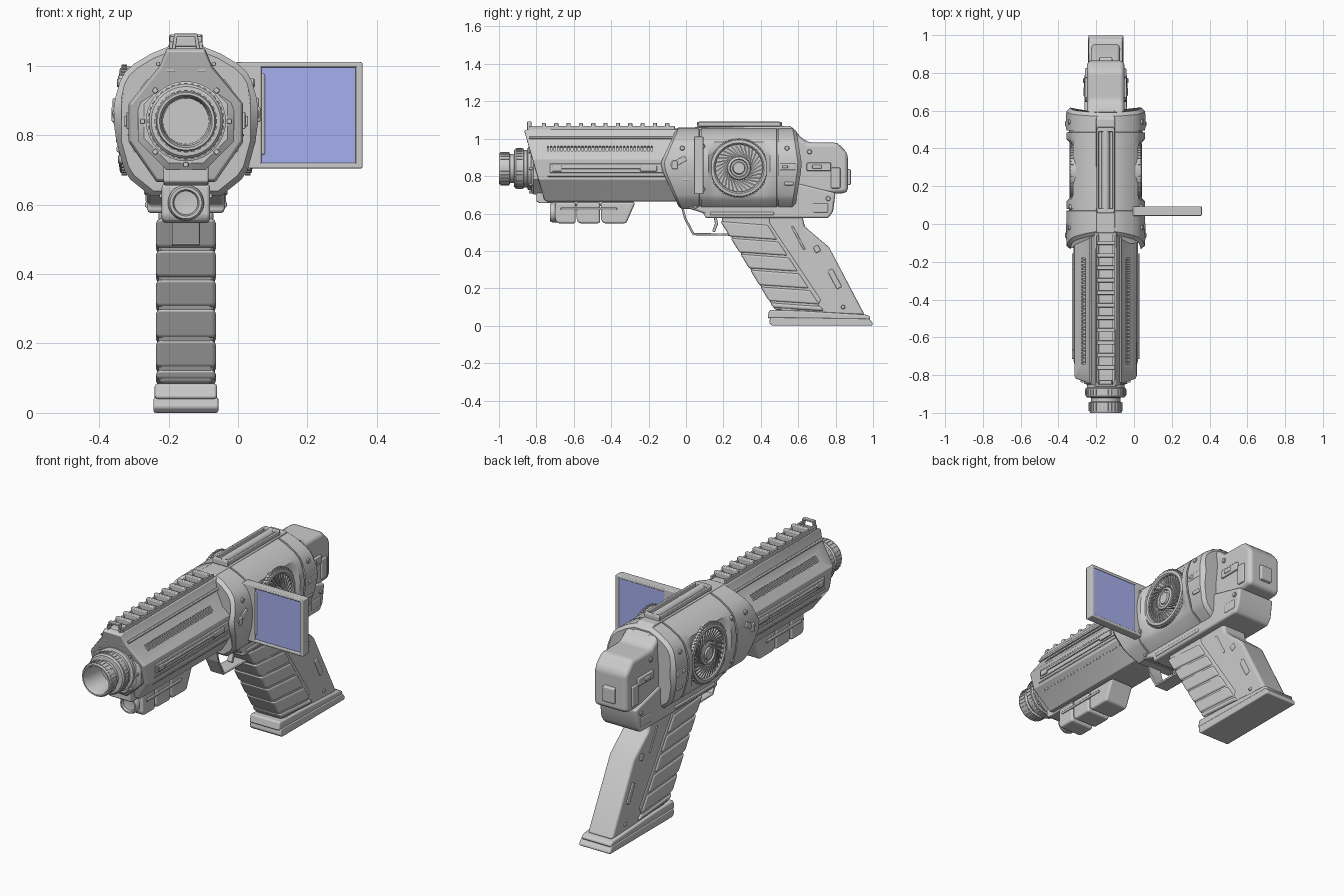
import bpy, bmesh
from math import pi, sin, cos, atan2, radians
from mathutils import Matrix, Vector

X0 = -0.15  # centre plane of the gun (the screen hangs off to +x)

def finish(bm, name, bevel=0.0, seg=2):
    bmesh.ops.recalc_face_normals(bm, faces=bm.faces)
    me = bpy.data.meshes.new(name)
    bm.to_mesh(me)
    bm.free()
    ob = bpy.data.objects.new(name, me)
    bpy.context.collection.objects.link(ob)
    if bevel:
        m = ob.modifiers.new("bevel", 'BEVEL')
        m.width, m.segments, m.limit_method, m.harden_normals = bevel, seg, 'ANGLE', True
    return ob

def loft(name, rings, bevel=0.0):
    """Bridge closed rings of points and cap both ends."""
    bm = bmesh.new()
    vs = [[bm.verts.new(p) for p in r] for r in rings]
    n = len(rings[0])
    for a, b in zip(vs, vs[1:]):
        for i in range(n):
            j = (i + 1) % n
            bm.faces.new((a[i], a[j], b[j], b[i]))
    bm.faces.new(vs[0])
    bm.faces.new(vs[-1])
    return finish(bm, name, bevel)

def prism(name, yz, half, bevel=0.0):
    """Side profile (y, z) extruded symmetrically across the gun."""
    return loft(name, [[(X0 + s * half, y, z) for y, z in yz] for s in (-1, 1)], bevel)

def boxes(name, items, bevel=0.0, mirror=False):
    """Boxes: ((h, y, z), (sx, sy, sz), rot_x, rot_y), h measured from the centre plane."""
    bm = bmesh.new()
    for c, size, rx, ry in items:
        for s in ((1, -1) if mirror else (1,)):
            m = (Matrix.Translation((X0 + s * c[0], c[1], c[2])) @ Matrix.Rotation(s * ry, 4, 'Y')
                 @ Matrix.Rotation(rx, 4, 'X') @ Matrix.Diagonal((*size, 1)))
            bmesh.ops.create_cube(bm, size=1, matrix=m)
    return finish(bm, name, bevel)

def lathe(name, prof, c, axis='Y', n=48, sides=(1,), bevel=0.0):
    """Revolve (radius, t) about an axis through c=(y, z); sides mirrors X-axis parts."""
    bm = bmesh.new()
    for s in sides:
        rings = []
        for r, t in prof:
            k = n if r > 0 else 1
            ring = []
            for i in range(k):
                a = 2 * pi * (i + .5) / n
                p = (X0 + s * t, c[0] + r * cos(a), c[1] + r * sin(a)) if axis == 'X' else \
                    (X0 + r * cos(a), t, c[1] + r * sin(a))
                ring.append(bm.verts.new(p))
            rings.append(ring)
        for a, b in zip(rings, rings[1:]):
            for i in range(n):
                j = (i + 1) % n
                q = [a[i % len(a)], a[j % len(a)], b[j % len(b)], b[i % len(b)]]
                bm.faces.new(list(dict.fromkeys(q)))
    return finish(bm, name, bevel)

def bars(name, pts, width, t):
    """Flat strip following a (y, z) path."""
    items = []
    for (y0, z0), (y1, z1) in zip(pts, pts[1:]):
        d = Vector((y1 - y0, z1 - z0))
        items.append(((0, (y0 + y1) / 2, (z0 + z1) / 2), (width, d.length + t, t), atan2(d.y, d.x), 0))
    return boxes(name, items, .004)

def ring_pts(half):
    return half + [(-h, z) for h, z in reversed(half)]

# Main body: cross-section lofted along y, with seams and a waist for the fans
sec = ring_pts([(.05, 1.055), (.10, 1.035), (.15, 1.005), (.175, .982), (.19, .955), (.203, .91), (.208, .875),
                (.207, .83), (.20, .78), (.178, .70), (.16, .672), (.10, .624)])
def groove(y):
    return [(y - .005, 0, .21, 1), (y - .004, 0, .2, .975), (y + .004, 0, .2, .975), (y + .005, 0, .21, 1)]
stations = [(-.14, .42, .2, .93), (-.122, .42, .21, 1), (.03, 0, .21, 1)] + groove(.075) + [
    (.12, 0, .21, 1), (.155, 0, .172, 1), (.41, 0, .172, 1), (.45, 0, .21, 1)] + groove(.49) + [
    (.6, -.15, .21, 1), (.62, -.15, .2, .93)]
loft("main_body", [[(X0 + max(-w, min(w, h)) * k, y + sl * abs(z - .86), .84 + (z - .84) * k)
                    for h, z in sec] for y, sl, w, k in stations])

# Barrel shroud with slanted front and a recessed channel on each shoulder
ssec = ring_pts([(.055, 1.05), (.075, 1.0), (.165, .89), (.165, .78), (.085, .665)])
shroud = loft("barrel_shroud", [[(X0 + h * k, y + sl * (1.05 - z), .84 + (z - .84) * k) for h, z in ssec]
                                for y, sl, k in ((-.865, .28, .96), (-.85, .28, 1), (0, 0, 1))], .004)
slope = atan2(.11, .09)
cut = boxes("channel_cutter", [((.118, -.46, .947), (.034, .56, .024), 0, slope)], mirror=True)
cut.hide_render = True
cut.hide_set(True)
mod = shroud.modifiers.new("channels", 'BOOLEAN')
mod.object, mod.operation = cut, 'DIFFERENCE'
boxes("channel_ribs", [((.114, -.73 + i * .0186, .943), (.034, .009, .018), 0, slope) for i in range(30)], mirror=True)
boxes("shroud_dashes", [((.148, -.72 + i * .026, .755), (.008, .013, .006), 0, atan2(.115, -.08))
                        for i in range(25)], mirror=True)
boxes("shroud_side_rails", [((.165, -.4, .842), (.012, .66, .05), 0, 0), ((.17, -.43, .845), (.018, .5, .014), 0, 0),
                            ((.168, -.69, .84), (.022, .05, .03), 0, 0), ((.168, -.2, .84), (.022, .09, .03), 0, 0),
                            ((.163, -.4, .80), (.01, .68, .008), 0, 0), ((.08, -.45, 1.005), (.012, .78, .012), 0, 0)],
      .004, True)
# Octagonal muzzle plate, lower bracket and barrel
lathe("muzzle_plate", [(0, -.83), (.13, -.83), (.15, -.815), (.15, -.7), (0, -.7)], (0, .84), n=8)
boxes("plate_bolts", [((.125 * cos(a), -.83, .84 + .125 * sin(a)), (.014, .02, .014), 0, a)
                      for a in [i * pi / 4 for i in range(8)]], .003)
prism("front_lower_bracket", [(-.8, .73), (-.8, .665), (-.78, .655), (-.6, .655), (-.6, .73)], .065, .006)
lathe("barrel_muzzle", [(0, -.86), (.066, -.86), (.07, -.985), (.076, -1), (.083, -1), (.087, -.99), (.087, -.945),
                        (.078, -.94), (.078, -.92), (.1, -.918), (.107, -.91), (.107, -.87), (.1, -.865),
                        (.1, -.85), (.115, -.845), (.115, -.75), (0, -.75)], (0, .84))
boxes("muzzle_ribs", [((.086 * cos(a), -.968, .84 + .086 * sin(a)), (.008, .045, .012), 0, -a)
                      for a in [i * pi / 14 for i in range(28)]])
boxes("collar_ribs", [((.106 * cos(a), -.89, .84 + .106 * sin(a)), (.008, .03, .01), 0, -a)
                      for a in [i * pi / 18 for i in range(36)]])

# Ladder-like top rail and hoop front sight
prism("top_rail_base", [(-.85, 1.02), (-.83, 1.055), (-.02, 1.055), (-.02, 1.0), (-.85, 1.0)], .04, .004)
boxes("top_rail_edges", [((.042, -.45, 1.058), (.012, .78, .022), 0, 0)], .003, True)
boxes("top_rail_rungs", [((0, -.76 + i * .066, 1.07), (.094, .022, .03), 0, 0) for i in range(11)], .005)
boxes("front_sight", [((.034, -.838, 1.055), (.01, .022, .075), 0, -.15), ((-.034, -.838, 1.055), (.01, .022, .075), 0, .15),
                      ((0, -.838, 1.087), (.062, .022, .01), 0, 0)], .003)
boxes("sight_feet", [((.045, -.81, 1.01), (.03, .08, .06), 0, 0)], .006, True)

# Tube and side rails on top of the body
prism("top_spine", [(-.05, 1.0), (-.05, 1.06), (.56, 1.068), (.65, .97), (.65, .9)], .05, .01)
boxes("top_sight_rails", [((.042, .285, 1.078), (.012, .44, .024), 0, 0)], .004, True)
boxes("top_sight_ends", [((0, y, 1.075), (.09, .025, .03), 0, 0) for y in (.07, .5)], .005)
lathe("top_tube", [(0, .07), (.022, .07), (.022, .5), (0, .5)], (0, 1.07), n=20)

# Side fans: ringed disk, swirled blades, knurled rim
FC = (.283, .843)
lathe("fan_housing", [(0, .11), (.152, .11), (.156, .178), (.15, .19), (.135, .192), (.128, .186), (.126, .174),
                      (.064, .174), (.06, .186), (.048, .19), (.044, .182), (.034, .182), (.03, .19), (0, .19)],
      FC, 'X', 64, (1, -1))
boxes("fan_blades", [((.179, FC[0] + .095 * cos(a), FC[1] + .095 * sin(a)), (.012, .078, .007), a + .6, 0)
                     for a in [i * pi / 16 for i in range(32)]], mirror=True)
boxes("fan_knurls", [((.178, FC[0] + .155 * cos(a), FC[1] + .155 * sin(a)), (.016, .01, .009), a, 0)
                     for a in [i * pi / 28 for i in range(56)]], mirror=True)

# Rear housing and lower frame
prism("rear_housing", [(.5, 1.03), (.57, 1.045), (.65, .98), (.81, .98), (.866, .92), (.866, .71), (.5, .69)], .1, .025)
prism("rear_cap", [(.86, .84), (.882, .835), (.882, .755), (.86, .75)], .035, .006)
prism("lower_frame", [(-.03, .66), (.02, .625), (.1, .6), (.1, .575), (.76, .575), (.786, .61), (.8, .71), (.6, .76),
                      (0, .72)], .112, .018)
boxes("rear_side_pads", [((.1, .71, .85), (.022, .13, .045), 0, 0), ((.104, .70, .85), (.026, .05, .02), 0, 0),
                         ((.1, .8, .79), (.02, .05, .11), 0, 0), ((.11, .72, .63), (.012, .08, .05), 0, 0)], .008, True)
boxes("body_side_details", [((.203, .545, .85), (.014, .09, .036), 0, 0), ((.207, .53, .85), (.016, .03, .016), 0, 0),
                            ((.2, -.04, .875), (.022, .09, .03), .5, 0), ((.2, -.06, .86), (.03, .03, .045), 0, 0),
                            ((.195, .0, .79), (.012, .05, .03), 0, 0), ((.19, .55, .76), (.02, .05, .02), 0, 0),
                            ((.112, .3, .6), (.012, .34, .018), 0, 0)], .006, True)
for i, (y, z, h) in enumerate([(.09, .96, .192), (.54, .95, .195), (.09, .73, .192), (.66, .93, .104), (.76, .68, .116),
                               (.05, .64, .116), (-.02, .95, .195)]):
    lathe(f"screw_{i}", [(0, h - .03), (.013, h - .03), (.013, h), (.01, h + .004), (0, h + .004)], (y, z), 'X', 14, (1, -1))

# Under-barrel lamp in three segments
for i, (a, b) in enumerate([(-.7, -.59), (-.585, -.46), (-.455, -.27)]):
    r = .05 if i == 2 else 0
    prism(f"lamp_segment_{i}", [(a, .66), (a, .565), (a + .015, .547), (b - r, .547), (b, .66)], .07, .014)
prism("lamp_mount", [(-.69, .64), (-.69, .69), (-.27, .69), (-.29, .64)], .056, .005)
lathe("lamp_lens", [(0, -.71), (.034, -.715), (.038, -.728), (.046, -.728), (.052, -.715), (.052, -.66), (0, -.66)],
      (0, .605), n=32)
boxes("lamp_clips", [((.07, -.52, .625), (.012, .3, .014), 0, 0)], .004, True)

# Trigger and guard
bars("trigger_guard", [(-.025, .655), (-.005, .575), (.04, .49), (.235, .487)], .08, .012)
bars("trigger", [(.155, .59), (.163, .545), (.15, .51)], .03, .016)

# Grip: back shell, ribbed front and stepped base
prism("grip_back", [(.24, .6), (.62, .6), (.635, .53), (.67, .5), (.765, .42), (.957, .055), (.5, .055), (.49, .1),
                    (.215, .56)], .075, .016)
prism("grip_front_edge", [(.19, .585), (.45, .585), (.45, .55), (.725, .14), (.7, .085), (.475, .085), (.195, .555)], .079, .012)
F = lambda z: .183 + (.56 - z) * .61
R = lambda z: .425 + (.56 - z) * .65
zs = [.56, .47, .385, .3, .21, .125, .09]
for i, (a, b) in enumerate(zip(zs, zs[1:])):
    prism(f"grip_rib_{i}", [(F(a), a), (R(a - .02), a - .02), (R(b - .012), b - .012), (F(b + .006), b + .006)], .086, .012)
prism("grip_base_upper", [(.445, .085), (.62, .08), (.96, .06), (.985, .05), (.985, .03), (.435, .04)], .09, .01)
prism("grip_base_lower", [(.45, .045), (.98, .038), (1.0, .012), (.995, 0), (.46, 0), (.445, .015)], .0935, .008)
tilt = atan2(-.42, .22)
boxes("grip_inlays", [((.074, .795, .25), (.012, .11, .03), tilt, 0), ((.074, .70, .41), (.012, .035, .03), tilt, 0),
                      ((.074, .60, .47), (.01, .14, .012), tilt, 0), ((.074, .84, .1), (.012, .02, .02), 0, 0)], .006, True)

# Flip-out screen
frame = [(.03, .857, .075, .306), (.349, .857, .02, .306), (.18, 1.003, .35, .016), (.18, .712, .35, .016)]
boxes("screen_frame", [((x - X0, .068, z), (w, .05, h), 0, 0) for x, z, w, h in frame], .005)
boxes("screen_hinge", [((.19, .068, .86), (.08, .04, .24), 0, 0)], .01)
panel = boxes("screen_panel", [((.203 - X0, .07, .857), (.278, .036, .282), 0, 0)])
blue = bpy.data.materials.new("screen_blue")
blue.diffuse_color = (.38, .43, .85, 1)
panel.data.materials.append(blue)

# Smooth shading with sharp edges kept
for ob in bpy.context.scene.objects:
    if not ob.hide_render:
        ob.select_set(True)
        bpy.context.view_layer.objects.active = ob
bpy.ops.object.shade_smooth_by_angle(angle=radians(30))
